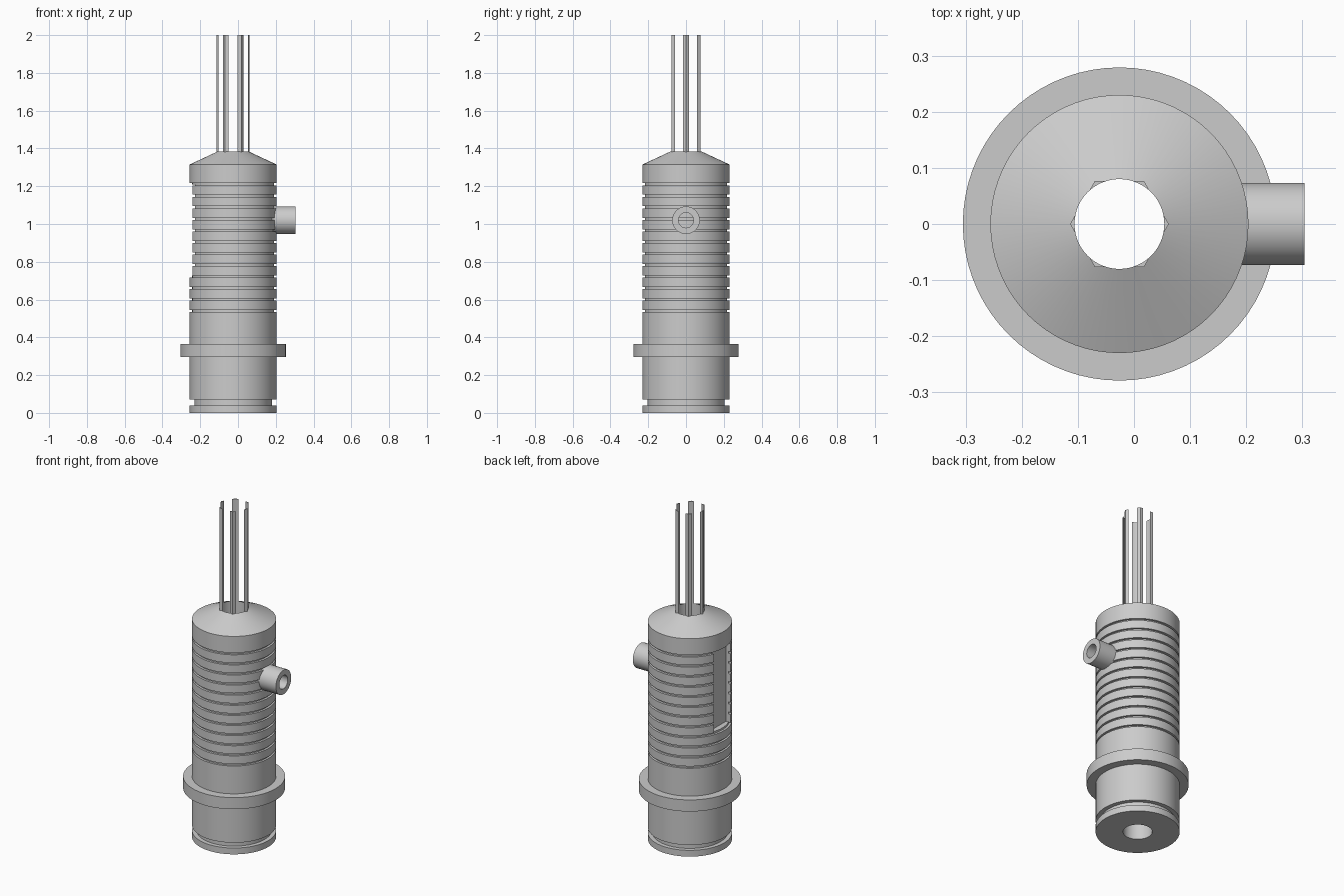
import bpy, bmesh
from math import sin, cos, pi, radians, sqrt
from mathutils import Matrix, Vector

if "Cube" in bpy.data.objects:
    bpy.data.objects.remove(bpy.data.objects["Cube"], do_unlink=True)

AXIS = -0.026      # x of the main axis
BODY_R = 0.23
BORE_R = 0.08

grey = bpy.data.materials.new("plain_grey")
grey.use_nodes = True
grey.diffuse_color = (0.6, 0.6, 0.6, 1)
grey.node_tree.nodes["Principled BSDF"].inputs["Base Color"].default_value = (0.6, 0.6, 0.6, 1)


def finish(name, bm, matrix):
    bmesh.ops.recalc_face_normals(bm, faces=bm.faces)
    mesh = bpy.data.meshes.new(name)
    bm.to_mesh(mesh)
    bm.free()
    mesh.transform(matrix)
    mesh.materials.append(grey)
    obj = bpy.data.objects.new(name, mesh)
    bpy.context.collection.objects.link(obj)
    return obj


def select(obj):
    bpy.ops.object.select_all(action='DESELECT')
    obj.select_set(True)
    bpy.context.view_layer.objects.active = obj


def smooth(obj):
    select(obj)
    bpy.ops.object.shade_smooth_by_angle(angle=radians(20))


def lathe(name, profile, matrix, steps=72):
    """Revolve a closed (radius, z) profile around z."""
    bm = bmesh.new()
    rings = [[bm.verts.new((r * cos(2 * pi * i / steps), r * sin(2 * pi * i / steps), z))
              for r, z in profile] for i in range(steps)]
    n = len(profile)
    for i in range(steps):
        a, b = rings[i], rings[(i + 1) % steps]
        for j in range(n):
            k = (j + 1) % n
            bm.faces.new((a[j], b[j], b[k], a[k]))
    return finish(name, bm, matrix)


to_axis = Matrix.Translation((AXIS, 0, 0))

# Body: bore, base groove, flange, thin ring grooves and conical top
profile = [(BORE_R, 0), (BODY_R, 0)]


def groove(z0, z1, r):
    profile.extend([(BODY_R, z0), (r, z0), (r, z1), (BODY_R, z1)])


groove(0.038, 0.07, 0.205)
groove(0.295, 0.365, 0.279)
for i in range(12):
    z = 0.533 + i * 0.061
    groove(z, z + 0.012, 0.217)
profile += [(BODY_R, 1.315), (BORE_R, 1.385)]
body = lathe("ribbed_body", profile, to_axis)

# Long slot cut into the side opposite the port
bm = bmesh.new()
bmesh.ops.create_cube(bm, size=1)
slot = finish("slot_cutter", bm, Matrix.Translation((AXIS - 0.284, 0, 0.968))
              @ Matrix.Diagonal((0.2, 0.16, 0.48, 1)))
slot.hide_render = True
cut = body.modifiers.new("slot", 'BOOLEAN')
cut.operation = 'DIFFERENCE'
cut.solver = 'EXACT'
cut.object = slot
select(body)
bpy.ops.object.modifier_apply(modifier=cut.name)
bpy.data.objects.remove(slot, do_unlink=True)
smooth(body)

# Side port: short tube with a blind bore
port_turn = Matrix.Translation((0, 0, 1.02)) @ Matrix.Rotation(pi / 2, 4, 'Y')
port = lathe("side_port", [(0.073, 0.18), (0.073, 0.304), (0.04, 0.304), (0.04, 0.18)],
             port_turn, 48)
smooth(port)

# Six upright blades: the corners left where the round bore cuts a hexagonal tube
HEX_R = 0.088
apothem = HEX_R * cos(pi / 6)
reach = HEX_R / 2 - sqrt(BORE_R ** 2 - apothem ** 2)
corner = Vector((HEX_R, 0))
side = Vector((-0.5, cos(pi / 6))) * reach
upper = corner + side
lower = Vector((upper.x, -upper.y))
half = abs(Vector((1, 0)).angle(upper))
arc = [Vector((cos(half * t), sin(half * t))) * BORE_R for t in (0.5, 0, -0.5)]
for i in range(6):
    bm = bmesh.new()
    face = bm.faces.new([bm.verts.new((p.x, p.y, 1.36)) for p in [corner, upper, *arc, lower]])
    top = bmesh.ops.extrude_face_region(bm, geom=[face])["geom"]
    bmesh.ops.translate(bm, vec=(0, 0, 0.64),
                        verts=[v for v in top if isinstance(v, bmesh.types.BMVert)])
    blade = finish(f"blade_{i + 1}", bm, to_axis @ Matrix.Rotation(i * pi / 3, 4, 'Z'))
    smooth(blade)
